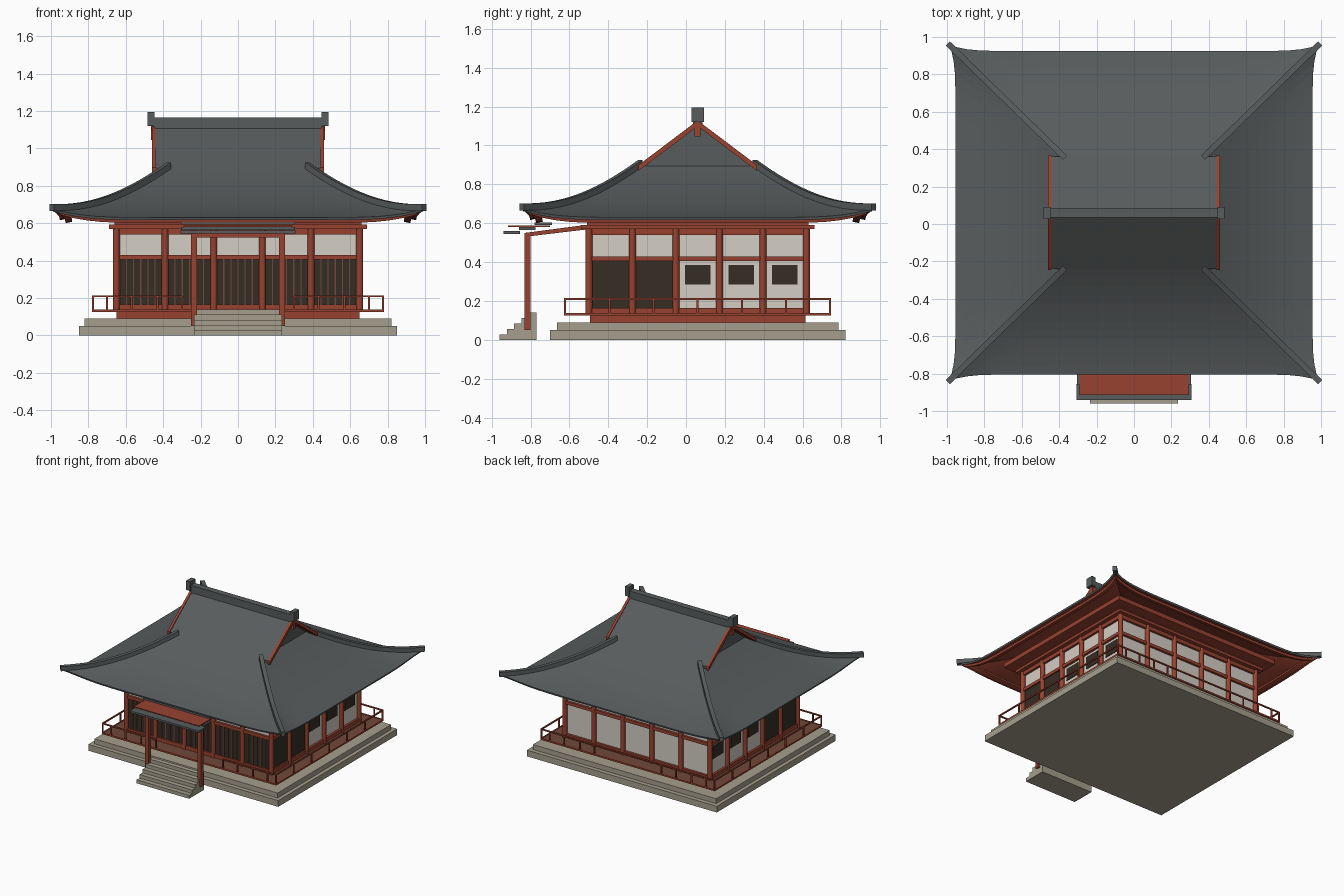
import bpy, bmesh, math

if "Cube" in bpy.data.objects:
    bpy.data.objects.remove(bpy.data.objects["Cube"])

CY = 0.06            # centre of the hall in y
PX, PY = 0.65, 0.56  # half spans of the pillar grid


def material(name, rgb):
    m = bpy.data.materials.new(name)
    m.diffuse_color = [(c / 255 / 12.92 if c < 11 else ((c / 255 + 0.055) / 1.055) ** 2.4) for c in rgb] + [1]
    m.use_nodes = True
    m.node_tree.nodes["Principled BSDF"].inputs["Base Color"].default_value = m.diffuse_color
    return m


GREY = material("roof grey", (88, 92, 93))
RED = material("painted red", (152, 66, 48))
STONE = material("stone", (166, 159, 141))
WHITE = material("plaster white", (212, 205, 196))
DARK = material("dark wood", (54, 45, 35))
BROWN = material("deck brown", (112, 72, 58))


def make(name, bm, *mats):
    bmesh.ops.recalc_face_normals(bm, faces=bm.faces)
    me = bpy.data.meshes.new(name)
    bm.to_mesh(me)
    bm.free()
    for m in mats:
        me.materials.append(m)
    ob = bpy.data.objects.new(name, me)
    bpy.context.collection.objects.link(ob)
    return ob


def boxes(name, mat, items):
    """Each item is (x0, x1, y0, y1, z0, z1)."""
    bm = bmesh.new()
    for x0, x1, y0, y1, z0, z1 in items:
        for v in bmesh.ops.create_cube(bm, size=1)["verts"]:
            v.co = ((x0, x1)[v.co.x > 0], (y0, y1)[v.co.y > 0], (z0, z1)[v.co.z > 0])
    return make(name, bm, mat)


def slab(hx, hy, z0, z1):
    return (-hx, hx, CY - hy, CY + hy, z0, z1)


def ring(hx, hy, z0, z1, w):
    return [(-hx, hx, CY - hy, CY - hy + w, z0, z1), (-hx, hx, CY + hy - w, CY + hy, z0, z1),
            (-hx, -hx + w, CY - hy, CY + hy, z0, z1), (hx - w, hx, CY - hy, CY + hy, z0, z1)]


def extrude_yz(name, mat, profile, x0, x1):
    bm = bmesh.new()
    f = bm.faces.new([bm.verts.new((x0, y, z)) for y, z in profile])
    r = bmesh.ops.extrude_face_region(bm, geom=[f])
    for v in r["geom"]:
        if isinstance(v, bmesh.types.BMVert):
            v.co.x = x1
    return make(name, bm, mat)


# stone base and stairs
boxes("stone_base", STONE, [slab(0.85, 0.76, 0, 0.05), slab(0.82, 0.725, 0.05, 0.09)])
boxes("stairs", STONE, [(-0.235, 0.235, -0.96 + 0.038 * i, -0.77, 0.028 * i, 0.028 * (i + 1)) for i in range(5)])

# timber plinth and deck
boxes("plinth", RED, [slab(0.65, 0.555, 0.09, 0.125)])
boxes("deck", BROWN, [slab(0.775, 0.682, 0.125, 0.135)])

# railing with a gap at the stairs
rx, ry, w = 0.78, 0.687, 0.01
rails = ring(rx, ry, 0.125, 0.138, w)
rails += [r for r in ring(rx, ry, 0.205, 0.215, w)[1:]]
for sx in (-1, 1):
    a, b = sorted((sx * 0.3, sx * rx))
    rails.append((a, b, CY - ry, CY - ry + w, 0.205, 0.215))
    for i in range(7):
        y = CY - ry + w / 2 + (2 * ry - w) * i / 6
        x = sx * (rx - w / 2)
        rails.append((x - w / 2, x + w / 2, y - w / 2, y + w / 2, 0.13, 0.21))
    for x in (0.3, 0.43, 0.57, 0.70):
        rails.append((sx * x - w / 2, sx * x + w / 2, CY - ry, CY - ry + w, 0.13, 0.21))
        rails.append((sx * x - w / 2, sx * x + w / 2, CY + ry - w, CY + ry, 0.13, 0.21))
boxes("railing", RED, rails)

# walls, pillars and beams
boxes("walls", WHITE, [slab(0.64, 0.55, 0.13, 0.57)])
bm = bmesh.new()
for i in range(6):
    u = -1 + 0.4 * i
    spots = [(u * PX, s * PY) for s in (-1, 1)]
    if 0 < i < 5:
        spots += [(s * PX, u * PY) for s in (-1, 1)]
    for x, y in spots:
        vs = bmesh.ops.create_cone(bm, cap_ends=True, segments=12, radius1=0.018, radius2=0.018, depth=0.45)["verts"]
        bmesh.ops.translate(bm, verts=vs, vec=(x, CY + y, 0.355))
make("pillars", bm, RED)
beams = []
for z0, z1 in ((0.13, 0.165), (0.405, 0.43), (0.54, 0.57)):
    beams += ring(PX + 0.008, PY + 0.008, z0, z1, 0.03)
boxes("wall_beams", RED, beams)
boxes("bracket_plates", RED, [slab(0.69, 0.60, 0.57, 0.592), slab(0.66, 0.57, 0.592, 0.69)]
      + ring(0.75, 0.66, 0.62, 0.655, 0.09))

# dark doors and lattice on the front, doors and windows on the sides
doors, bars, windows = [], [], []
yf = CY - 0.55
for i in range(5):
    x = -0.52 + 0.26 * i
    doors.append((x - 0.115, x + 0.115, yf - 0.006, yf, 0.165, 0.405))
    for k in range(-2, 3):
        bars.append((x + k * 0.038 - 0.003, x + k * 0.038 + 0.003, yf - 0.012, yf - 0.005, 0.165, 0.405))
    y = CY - 0.448 + 0.224 * i
    for s in (-1, 1):
        a, b = sorted((s * 0.64, s * 0.646))
        if i < 2:
            doors.append((a, b, y - 0.1, y + 0.1, 0.165, 0.405))
        else:
            windows.append((a, b, y - 0.066, y + 0.066, 0.285, 0.385))
boxes("doors", DARK, doors)
boxes("door_bars", BROWN, bars)
boxes("windows", DARK, windows)

# porch
boxes("porch_posts", RED, [(s * 0.235 - 0.016, s * 0.235 + 0.016, -0.83, -0.80, 0.05, 0.55) for s in (-1, 1)])
boxes("porch_beam", RED, [(-0.25, 0.25, -0.83, -0.80, 0.525, 0.55)])
for s in (-1, 1):
    extrude_yz("porch_rafter", RED, [(-0.83, 0.53), (-0.83, 0.55), (-0.51, 0.592), (-0.51, 0.568)],
               s * 0.235 - 0.014, s * 0.235 + 0.014)
boxes("porch_tiles", GREY, [(-0.308, 0.308, -0.94, -0.855, 0.545, 0.56), (-0.305, 0.305, -0.86, -0.775, 0.565, 0.58),
                            (-0.305, 0.305, -0.78, -0.69, 0.592, 0.605)])
boxes("porch_roof_board", RED, [(-0.292, 0.292, -0.915, -0.70, 0.581, 0.588)])


# sweeping hipped roof: t runs from eave to top, s along each side
def roof_point(side, s, t, dz=0.0, inset=0.0):
    hx, hy = 0.955 - inset - 0.58 * t, 0.865 - inset - 0.565 * t
    f = 0.033 * (1 - t) ** 6 * abs(s) ** 16
    z = 0.63 + 0.265 * (0.45 * t + 0.55 * t * t) + 0.045 * (1 - t) ** 3 * abs(s) ** 8 + dz
    along = math.copysign(f, s)
    if side < 2:
        return (s * hx + along, CY + (hy + f) * (-1, 1)[side], z)
    return ((hx + f) * (-1, 1)[side - 2], CY + s * hy + along, z)


def roof_shell(name, t1, rows, thick, mats, dz=0.0, inset=0.0):
    bm = bmesh.new()
    n = 24
    for side in range(4):
        g = [[bm.verts.new(roof_point(side, math.sin(math.pi * (i / n - 0.5)), t1 * j / rows, dz, inset))
              for i in range(n + 1)] for j in range(rows + 1)]
        for j in range(rows):
            for i in range(n):
                q = [g[j][i], g[j][i + 1], g[j + 1][i + 1], g[j + 1][i]]
                bm.faces.new(q if side in (0, 3) else q[::-1])
    bmesh.ops.remove_doubles(bm, verts=bm.verts, dist=1e-4)
    ob = make(name, bm, *mats)
    if ob.data.polygons[0].normal.z < 0:
        ob.data.flip_normals()
    m = ob.modifiers.new("thickness", "SOLIDIFY")
    m.thickness, m.offset, m.material_offset = thick, -1, len(mats) - 1


roof_shell("main_roof", 1, 12, 0.014, (GREY, RED))
roof_shell("eave_fascia", 0.06, 1, 0.018, (RED,), dz=-0.012, inset=0.03)

# hip ridges
for sx in (-1, 1):
    for side in (0, 1):
        bm = bmesh.new()
        d, sy = 0.011, (-1, 1)[side]
        rows = []
        for j in range(17):
            x, y, z = roof_point(side, sx, j / 16 * 1.02 - 0.01)
            rows.append([bm.verts.new((x + k * d * sx, y - k * d * sy, z + h))
                         for k, h in ((-1, -0.01), (1, -0.01), (1, 0.027), (-1, 0.027))])
        for a, b in zip(rows, rows[1:]):
            for k in range(4):
                bm.faces.new((a[k], a[k - 1], b[k - 1], b[k]))
        bm.faces.new(rows[0])
        bm.faces.new(rows[-1])
        make("hip_ridge", bm, GREY)


# upper gabled roof with red bargeboards
def chevron(lift, depth, half=0.30):
    top = [(CY - half, 0.895 + lift), (CY, 1.125 + lift), (CY + half, 0.895 + lift)]
    return top + [(y, z - depth) for y, z in reversed(top)]


extrude_yz("upper_roof", GREY, chevron(0, 0.012), -0.445, 0.445)
extrude_yz("upper_roof_lining", RED, chevron(-0.0125, 0.008), -0.444, 0.444)
extrude_yz("gable_walls", GREY, [(CY - 0.295, 0.88), (CY, 1.105), (CY + 0.295, 0.88)], -0.372, 0.372)
for s in (-1, 1):
    extrude_yz("bargeboard", RED, chevron(0.004, 0.03, 0.305), s * 0.44, s * 0.46)
boxes("gable_pendants", RED, [(s * 0.452 - 0.012, s * 0.452 + 0.012, CY - 0.015, CY + 0.015, 1.045, 1.12) for s in (-1, 1)])

# top ridge with end blocks
boxes("top_ridge", GREY, [(-0.45, 0.45, CY - 0.025, CY + 0.025, 1.105, 1.165)])
boxes("ridge_ends", GREY, [(s * 0.465 - 0.018, s * 0.465 + 0.018, CY - 0.032, CY + 0.032, 1.12, 1.195) for s in (-1, 1)])
